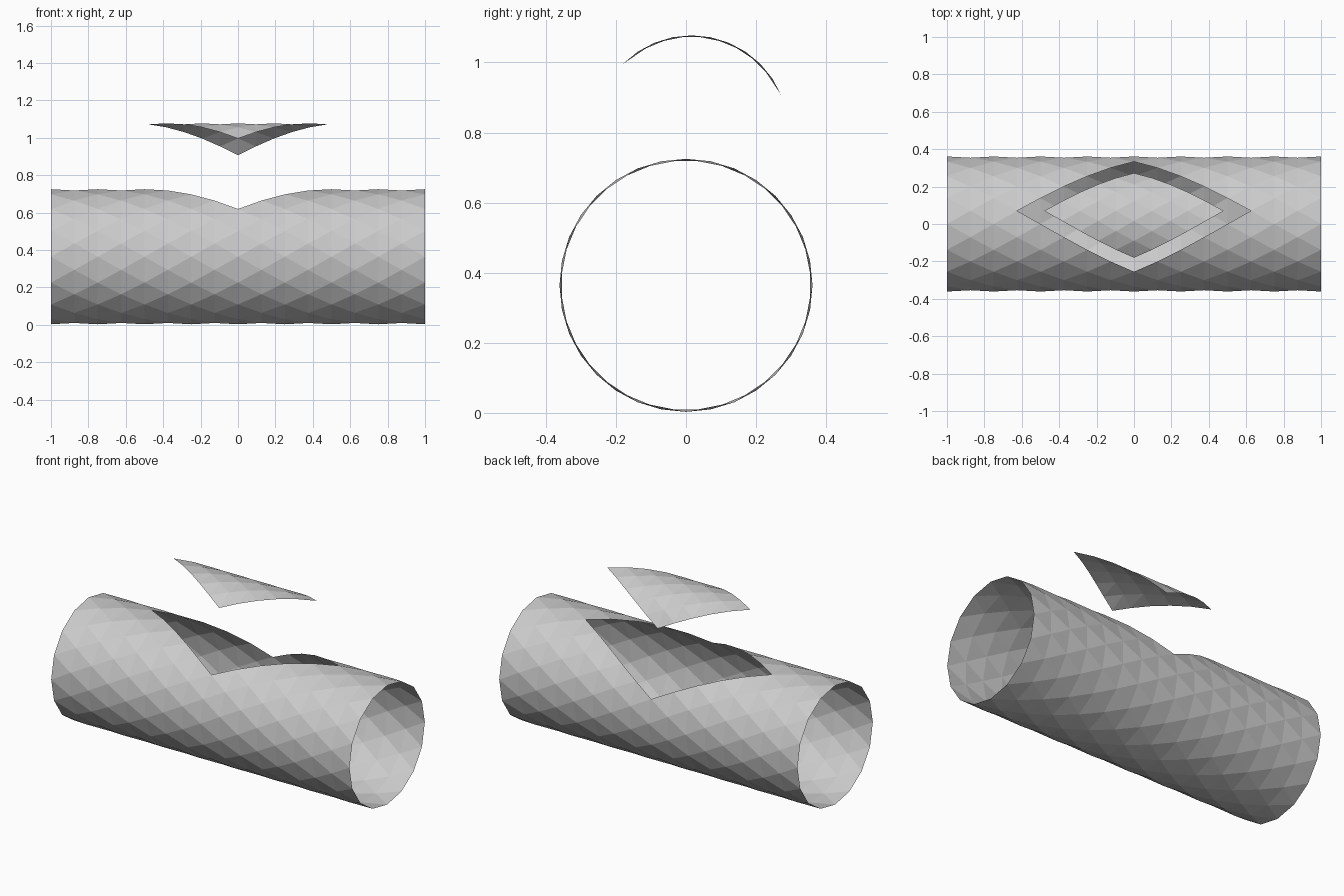
import bpy, bmesh, math
from mathutils import Matrix

if "Cube" in bpy.data.objects:
    bpy.data.objects.remove(bpy.data.objects["Cube"])

SIDES, ROWS, DX = 16, 16, 0.125      # facets round the tube, rings, ring spacing
R, AXIS_Z = 0.361, 0.364
HALF = math.pi / SIDES               # half a facet: odd rings are twisted by this
HOLE_U, HOLE_SIZE = 1, 5             # diamond cut-out centre and half size, in half facets


def tube_part(name, keep_diamond):
    """Triangulated open tube along x; keep either the diamond or everything else."""
    bm = bmesh.new()
    grid = {}
    for i in range(ROWS + 1):
        for j in range(SIDES):
            u = 2 * j + i % 2
            a = u * HALF
            grid[i, u] = bm.verts.new(((i - ROWS / 2) * DX, R * math.sin(a), R * math.cos(a)))

    def tri(points):
        # points are (ring, half facet); test the centroid against the diamond
        ci = sum(p[0] for p in points) / 3 - ROWS / 2
        cu = sum(p[1] for p in points) / 3 - HOLE_U
        cu = (cu + SIDES) % (2 * SIDES) - SIDES
        if (abs(ci) + abs(cu) < HOLE_SIZE) == keep_diamond:
            bm.faces.new([grid[i, u % (2 * SIDES)] for i, u in points])

    for i in range(ROWS):
        for j in range(SIDES):
            u = 2 * j + i % 2
            tri([(i, u), (i + 1, u + 1), (i, u + 2)])
            tri([(i, u), (i + 1, u - 1), (i + 1, u + 1)])

    bmesh.ops.delete(bm, geom=[v for v in bm.verts if not v.link_faces], context='VERTS')
    # make every face point away from the axis
    bm.normal_update()
    for f in bm.faces:
        c = f.calc_center_median()
        if f.normal.y * c.y + f.normal.z * c.z < 0:
            f.normal_flip()
    return bm


def add(name, bm, matrix):
    bm.transform(matrix)
    mesh = bpy.data.meshes.new(name)
    bm.to_mesh(mesh)
    bm.free()
    bpy.context.collection.objects.link(bpy.data.objects.new(name, mesh))


# Tube with the diamond opening
add("tube", tube_part("tube", False), Matrix.Translation((0, 0, AXIS_Z)))

# Cut-out panel, shrunk and floating above the opening
add("floating_panel", tube_part("floating_panel", True),
    Matrix.Translation((0, 0.016, 0.80)) @ Matrix.Scale(0.768, 4))
